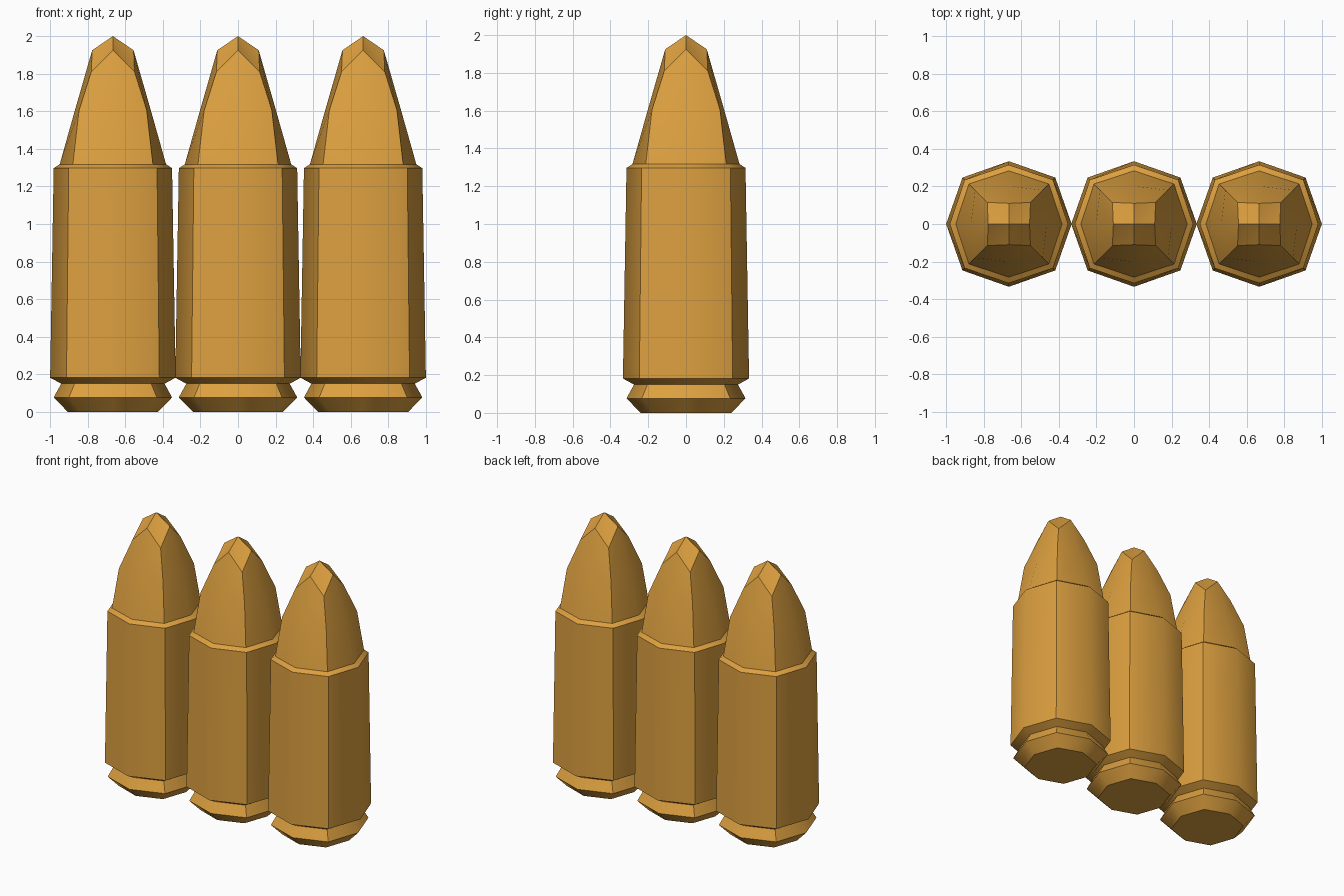
import bpy, bmesh, math

if "Cube" in bpy.data.objects:
    bpy.data.objects.remove(bpy.data.objects["Cube"])

brass = bpy.data.materials.new("brass")
brass.diffuse_color = (0.72, 0.35, 0.05, 1)
brass.use_nodes = True
brass.node_tree.nodes["Principled BSDF"].inputs["Base Color"].default_value = brass.diffuse_color

# Eight-sided rings: (radius on axes, z on axes, half-width on diagonals, z on diagonals)
RINGS = [
    (0.240, 0.00, 0.178, 0.00),    # base
    (0.315, 0.077, 0.234, 0.077),  # rim
    (0.275, 0.15, 0.204, 0.15),    # groove
    (0.334, 0.182, 0.247, 0.182),  # case bottom
    (0.315, 1.297, 0.235, 1.297),  # case top
    (0.283, 1.318, 0.213, 1.318),  # case mouth
    (0.202, 1.605, 0.180, 1.605),  # bullet shoulder
    (0.110, 1.925, 0.115, 1.81),   # bullet tip
]
APEX = 2.0


def make_cartridge(name, x):
    bm = bmesh.new()
    rings = []
    for axis_r, axis_z, diag, diag_z in RINGS:
        ring = []
        for i in range(8):
            a = i * math.pi / 4
            r, z = (diag * math.sqrt(2), diag_z) if i % 2 else (axis_r, axis_z)
            ring.append(bm.verts.new((r * math.cos(a), r * math.sin(a), z)))
        rings.append(ring)
    # walls
    for low, high in zip(rings, rings[1:]):
        for i in range(8):
            j = (i + 1) % 8
            bm.faces.new((low[i], low[j], high[j], high[i]))
    # base cap and pointed tip
    bm.faces.new(rings[0][::-1])
    apex = bm.verts.new((0, 0, APEX))
    for i in range(8):
        bm.faces.new((rings[-1][i], rings[-1][(i + 1) % 8], apex))
    bmesh.ops.recalc_face_normals(bm, faces=bm.faces[:])
    mesh = bpy.data.meshes.new(name)
    bm.to_mesh(mesh)
    bm.free()
    mesh.materials.append(brass)
    obj = bpy.data.objects.new(name, mesh)
    obj.location.x = x
    bpy.context.collection.objects.link(obj)
    # soft front ridges, crisp diagonal corners
    bpy.ops.object.select_all(action='DESELECT')
    obj.select_set(True)
    bpy.context.view_layer.objects.active = obj
    bpy.ops.object.shade_smooth_by_angle(angle=math.radians(42))


# Row of three cartridges
for name, x in (("cartridge_left", -0.666), ("cartridge_middle", 0), ("cartridge_right", 0.666)):
    make_cartridge(name, x)
